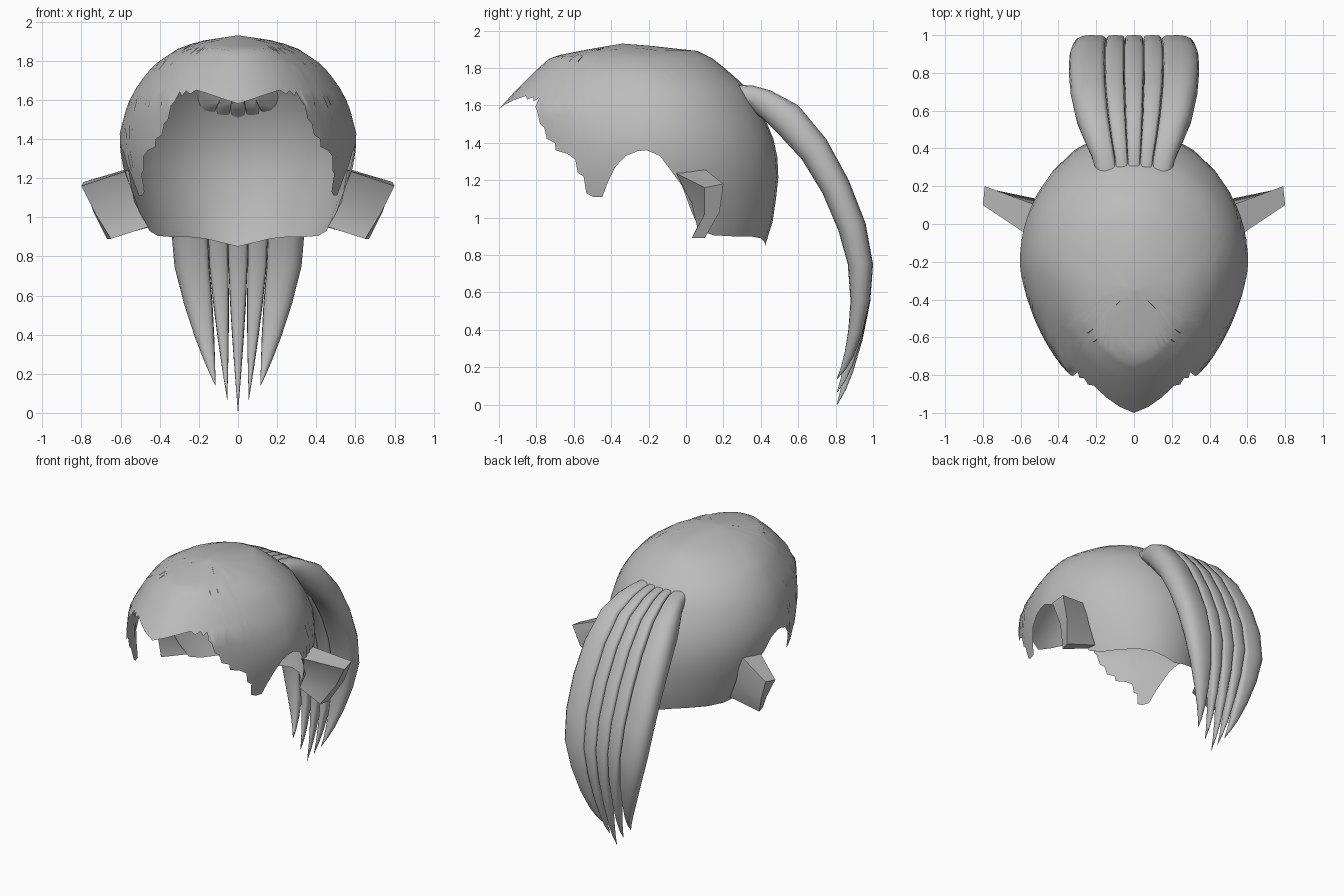
import bpy, bmesh
from math import sin, cos, pi, radians, copysign

cube = bpy.data.objects.get("Cube")
if cube:
    bpy.data.objects.remove(cube, do_unlink=True)

grey = bpy.data.materials.new("hair grey")
grey.use_nodes = True
grey.diffuse_color = (0.5, 0.5, 0.5, 1)
grey.node_tree.nodes["Principled BSDF"].inputs["Base Color"].default_value = (0.5, 0.5, 0.5, 1)


def make(name, verts, faces, angle=40):
    mesh = bpy.data.meshes.new(name)
    mesh.from_pydata(verts, [], faces)
    bm = bmesh.new()
    bm.from_mesh(mesh)
    bmesh.ops.remove_doubles(bm, verts=bm.verts, dist=0.0005)
    bmesh.ops.recalc_face_normals(bm, faces=bm.faces)
    bm.to_mesh(mesh)
    bm.free()
    mesh.materials.append(grey)
    obj = bpy.data.objects.new(name, mesh)
    bpy.context.collection.objects.link(obj)
    bpy.ops.object.select_all(action='DESELECT')
    obj.select_set(True)
    bpy.context.view_layer.objects.active = obj
    bpy.ops.object.shade_smooth_by_angle(angle=radians(angle))
    return obj


def loft(rows, closed):
    """Quads between consecutive rows of equal length."""
    n = len(rows[0])
    verts = [v for row in rows for v in row]
    faces = []
    for r in range(len(rows) - 1):
        for i in range(n if closed else n - 1):
            j = (i + 1) % n
            faces.append((r * n + i, r * n + j, (r + 1) * n + j, (r + 1) * n + i))
    if closed:
        faces.append(tuple(range(n)))
        faces.append(tuple(range((len(rows) - 1) * n, len(rows) * n)))
    return verts, faces


# Cap of hair: outline by height (z, half width, front y, back y, widest y)
outline = [
    (1.93, 0, -.34, -.34, -.34), (1.9, .2, -.52, .04, -.3),
    (1.86, .31, -.72, .13, -.27), (1.78, .43, -.81, .23, -.24),
    (1.68, .51, -.91, .34, -.2), (1.58, .565, -1, .4, -.2),
    (1.43, .605, -.97, .465, -.2), (1.27, .6, -.97, .5, -.2),
    (1.0, .53, -.95, .47, -.2), (.84, .46, -.95, .42, -.2)]

# Ragged hem: (degrees from the front, height)
hem = [(0, 1.58), (8, 1.605), (16, 1.63), (24, 1.65), (27, 1.63), (30, 1.645),
       (32, 1.62), (34, 1.64), (35.5, 1.59), (37, 1.57), (37.5, 1.5), (39.5, 1.48),
       (40, 1.42), (44, 1.4), (44.5, 1.36), (50, 1.34), (53.5, 1.31), (54.5, 1.24),
       (57, 1.22), (58, 1.13), (61, 1.11), (65, 1.11), (68, 1.2), (71, 1.27),
       (76, 1.33), (82, 1.355), (88, 1.36), (95, 1.33), (100, 1.25), (105, 1.17),
       (110, 1.03), (115, .93), (123, .905), (134, .9), (148, .9), (160, .89),
       (170, .87), (180, .85)]


def outline_at(z):
    for a, b in zip(outline, outline[1:]):
        if z >= b[0]:
            t = (a[0] - z) / (a[0] - b[0])
            return [p + (q - p) * t for p, q in zip(a[1:], b[1:])]
    return outline[-1][1:]


def cap_point(deg, z):
    w, front, back, mid = outline_at(z)
    a = radians(deg)
    c = cos(a)
    y = mid + (front - mid) * c ** 1.3 if c > 0 else mid - (back - mid) * c
    return (w * sin(a), y, z)


columns = [(-d, z) for d, z in reversed(hem)] + hem[1:]
levels = 14
rows = [[cap_point(d, 1.93 - (1.93 - h) * (k / levels) ** 1.7) for d, h in columns]
        for k in range(levels + 1)]
make("hair_cap", *loft(rows, False))

# Flared tufts behind the ear openings
tuft = [
    [(.56, -.06, 1.24), (.52, .1, 1.26), (.79, .2, 1.18), (.8, .1, 1.16)],
    [(.53, .03, 1.08), (.5, .13, 1.08), (.74, .18, 1.03), (.73, .1, 1.02)],
    [(.46, .06, .95), (.45, .13, .95), (.67, .1, .89), (.65, .03, .89)]]
for name, side in (("left_ear_tuft", 1), ("right_ear_tuft", -1)):
    make(name, *loft([[(side * x, y, z) for x, y, z in r] for r in tuft], True), 30)

# Ponytail path: (outer y, outer z, inner y, inner z, half width)
path = [
    (.28, 1.71, .36, 1.57, .21), (.36, 1.705, .38, 1.55, .23),
    (.45, 1.68, .42, 1.52, .26), (.6, 1.6, .5, 1.44, .305),
    (.75, 1.42, .62, 1.31, .335), (.87, 1.2, .73, 1.13, .345),
    (.96, .97, .815, .93, .342), (1, .75, .865, .75, .325),
    (.985, .55, .88, .55, .325), (.945, .35, .868, .36, .325),
    (.895, .18, .848, .2, .325), (.855, .08, .828, .09, .325),
    (.81, 0, .806, 0, .325)]
bounds = (-1, -.45, -.15, .15, .45, 1)
tips = (-.115, -.055, 0, .055, .115)


def lock(index):
    lo, hi, tip = bounds[index], bounds[index + 1], tips[index]
    outward = {0: -1, 4: 1}.get(index, 0)
    rings = []
    for yo, zo, yi, zi, w in path:
        # Each lock separates and tapers to its own tip
        p = max(0, (.75 - (zo + zi) / 2) / .75)
        cx = (lo + hi) / 2 * w * (1 - p) + tip * p
        hw = (hi - lo) / 2 * w * max(.01, 1 - p ** 1.3)
        lift = abs(tip) * 1.2 * p * p
        ring = []
        for k in range(16):
            c, s = cos(2 * pi * k / 16), sin(2 * pi * k / 16)
            e = .9 if c * outward > .01 else .35 + .35 * min(1, p * 2)
            u = copysign(abs(c) ** e, c) if abs(c) > 1e-6 else 0
            v = copysign(abs(s) ** e, s) if abs(s) > 1e-6 else 0
            ring.append((cx + hw * u, (yo + yi + (yo - yi) * v) / 2,
                         (zo + zi + (zo - zi) * v) / 2 + lift))
        rings.append(ring)
    return loft(rings, True)


for i in range(5):
    make("ponytail_lock_%d" % (i + 1), *lock(i), 50)
